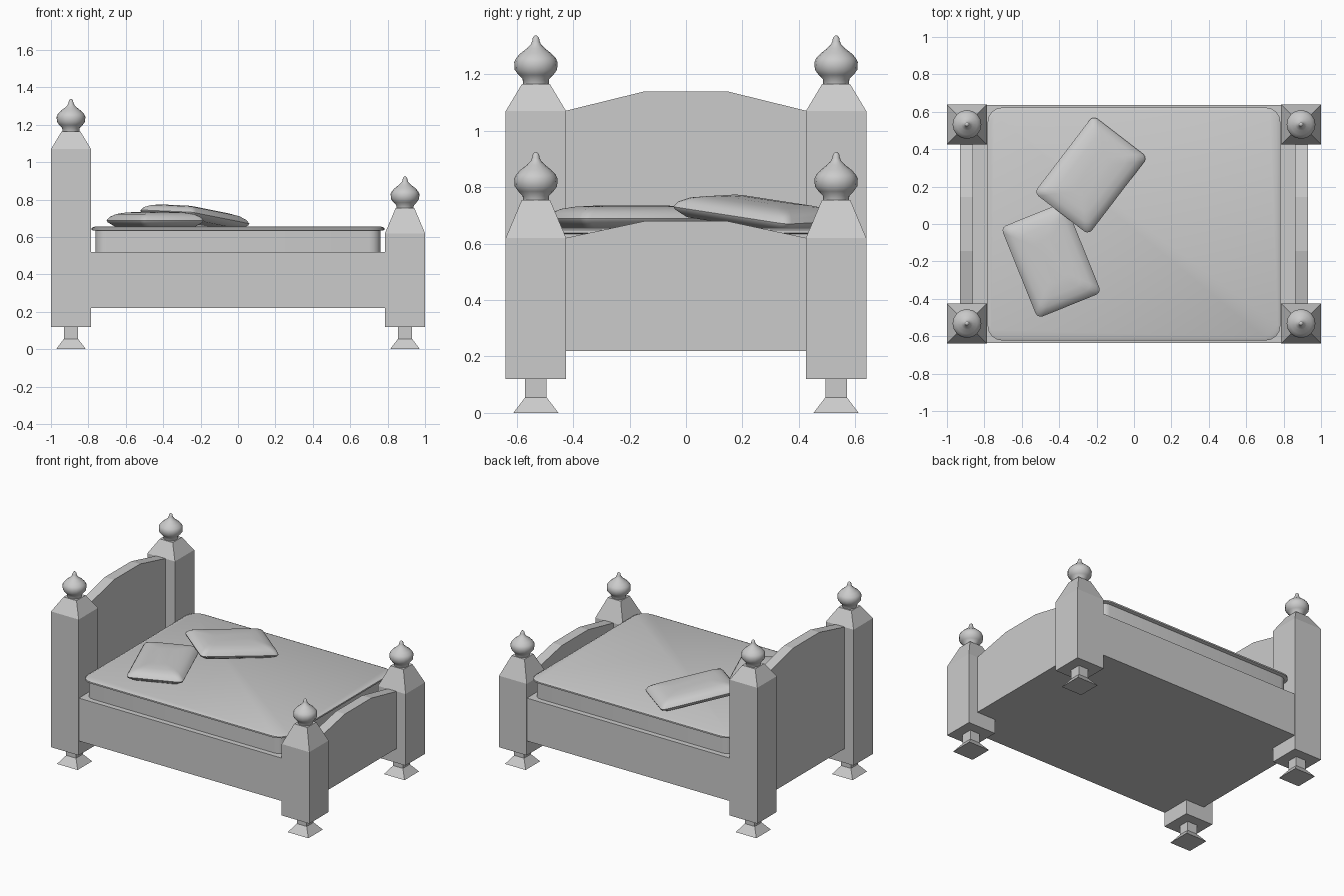
import bpy, bmesh
from math import sin, cos, pi, radians
from mathutils import Euler

if "Cube" in bpy.data.objects:
    bpy.data.objects.remove(bpy.data.objects["Cube"])


def add_object(name, bm, smooth=None):
    bmesh.ops.recalc_face_normals(bm, faces=bm.faces)
    me = bpy.data.meshes.new(name)
    bm.to_mesh(me)
    bm.free()
    ob = bpy.data.objects.new(name, me)
    bpy.context.collection.objects.link(ob)
    if smooth:
        bpy.ops.object.select_all(action='DESELECT')
        bpy.context.view_layer.objects.active = ob
        ob.select_set(True)
        bpy.ops.object.shade_smooth_by_angle(angle=radians(smooth))
    return ob


def loft(name, rings, smooth=None):
    """Skin a stack of equal-length point rings and cap both ends."""
    bm = bmesh.new()
    loops = [[bm.verts.new(p) for p in ring] for ring in rings]
    n = len(loops[0])
    for a, b in zip(loops, loops[1:]):
        for i in range(n):
            j = (i + 1) % n
            bm.faces.new((a[i], a[j], b[j], b[i]))
    bm.faces.new(loops[0][::-1])
    bm.faces.new(loops[-1])
    return add_object(name, bm, smooth)


def square(h, z):
    return [(-h, -h, z), (h, -h, z), (h, h, z), (-h, h, z)]


def circle(r, z, n=16):
    return [(r * cos(2 * pi * i / n), r * sin(2 * pi * i / n), z) for i in range(n)]


def rounded(hx, hy, r, z, segs=4):
    pts = []
    for k, (sx, sy) in enumerate(((1, 1), (-1, 1), (-1, -1), (1, -1))):
        for i in range(segs + 1):
            a = pi / 2 * (k + i / segs)
            pts.append((sx * (hx - r) + r * cos(a), sy * (hy - r) + r * sin(a), z))
    return pts


# Four posts with flared feet and turned finials
finial = [(.045, -.18), (.047, -.155), (.062, -.14), (.075, -.122), (.077, -.095),
          (.07, -.08), (.055, -.064), (.032, -.046), (.018, -.032), (.013, -.02),
          (.011, -.008), (.003, 0)]
for end, sx, shoulder, neck, top in (("head", -1, 1.07, 1.165, 1.338),
                                     ("foot", 1, .62, .755, .925)):
    for side, sy in (("front", -1), ("back", 1)):
        post = loft(f"{end}_{side}_post",
                    [square(.08, 0), square(.038, .055), square(.038, .12), square(.107, .12),
                     square(.107, shoulder), square(.05, neck)])
        ball = loft(f"{end}_{side}_finial", [circle(r, top + z) for r, z in finial], 50)
        for ob in (post, ball):
            ob.location = (sx * .893, sy * .532, 0)

# Arched headboard and footboard
for name, sx, low, high in (("headboard", -1, 1.07, 1.14), ("footboard", 1, .62, .68)):
    outline = [(-.45, .22), (.45, .22), (.45, low - .005), (.145, high),
               (-.145, high), (-.45, low - .005)]
    loft(name, [[(sx * x, y, z) for y, z in outline] for x in (.86, .93)])

# Bed base with flush side rails
loft("bed_base", [[(x, y, z) for x, y in ((-.87, -.637), (.87, -.637), (.87, .637), (-.87, .637))]
                  for z in (.22, .52)])

# Mattress and the thin cover on top
loft("mattress", [rounded(.762, .6, .06, .515), rounded(.762, .6, .06, .64)], 40)
loft("cover", [rounded(.775, .615, .075, .634), rounded(.783, .623, .08, .638),
               rounded(.783, .623, .08, .648), rounded(.768, .608, .07, .655)], 40)

# Pillows: soft rounded slabs, the second leaning on the first
layers = [(.035, -.04), (.004, -.016), (0, -.006), (.012, .012), (.04, .028),
          (.08, .036), (.14, .04)]
for name, loc, rot in (("flat_pillow", (-.443, -.193, .695), (0, 0, 22)),
                       ("leaning_pillow", (-.23, .262, .713), (-7, 2, -37.6))):
    ob = loft(name, [rounded(.184 - d, .262 - d, .03, z, 3) for d, z in layers], 50)
    ob.location = loc
    ob.rotation_euler = Euler([radians(a) for a in rot])
